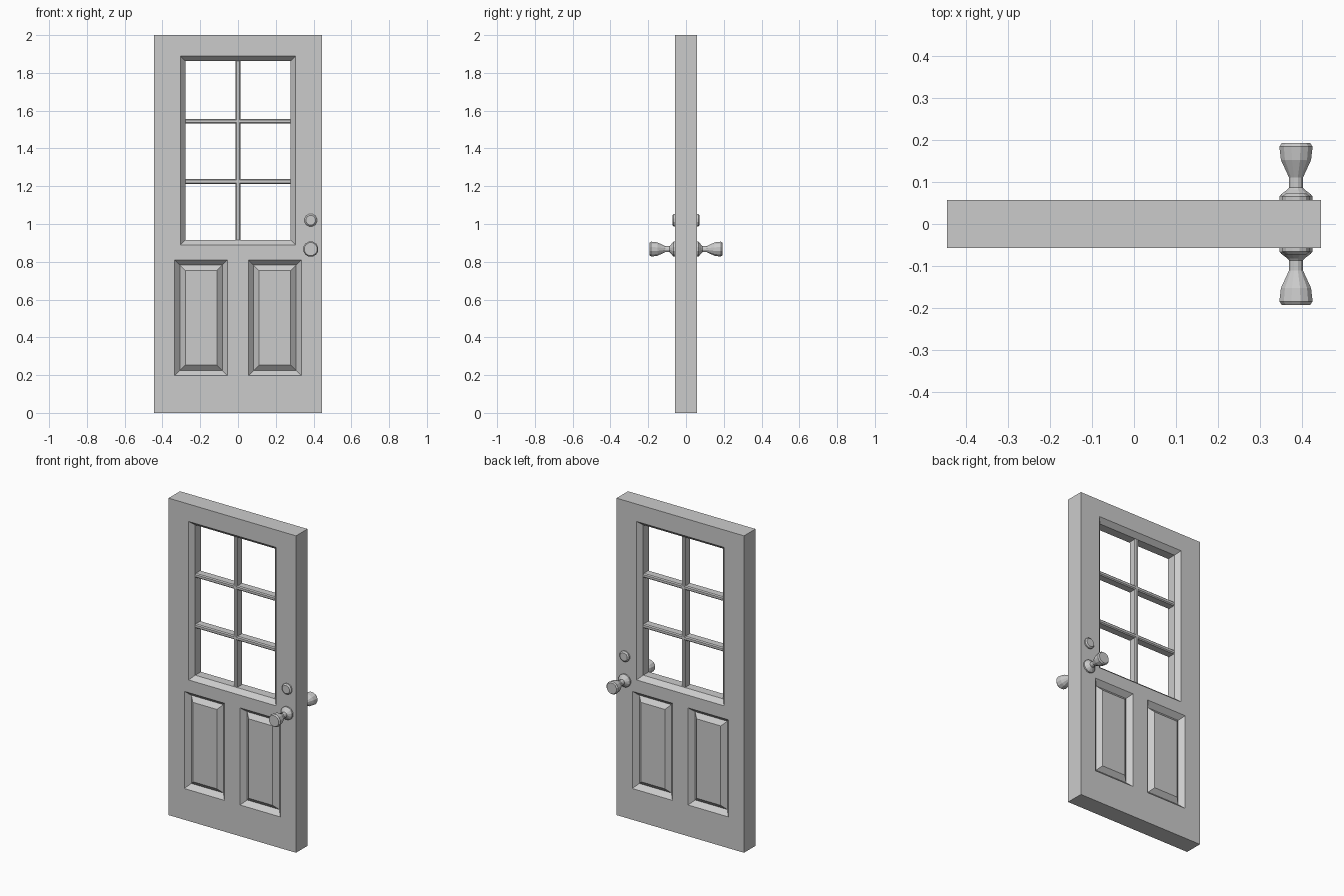
import bpy, bmesh, math

if "Cube" in bpy.data.objects:
    bpy.data.objects.remove(bpy.data.objects["Cube"])

W, T, H = 0.445, 0.057, 2.0      # half width, half thickness, height


def make_object(name, rings):
    """Skin a list of equal-length point loops and cap both ends."""
    bm = bmesh.new()
    loops = [[bm.verts.new(p) for p in ring] for ring in rings]
    n = len(loops[0])
    for a, b in zip(loops, loops[1:]):
        for i in range(n):
            j = (i + 1) % n
            bm.faces.new((a[i], a[j], b[j], b[i]))
    bm.faces.new(loops[0])
    bm.faces.new(loops[-1])
    bmesh.ops.recalc_face_normals(bm, faces=bm.faces)
    mesh = bpy.data.meshes.new(name)
    bm.to_mesh(mesh)
    bm.free()
    obj = bpy.data.objects.new(name, mesh)
    bpy.context.collection.objects.link(obj)
    return obj


def stepped_block(name, rect, steps):
    """Loft a rectangle along y; each step is (inset, y)."""
    x0, x1, z0, z1 = rect
    return make_object(name, [[(x0 + i, y, z0 + i), (x1 - i, y, z0 + i),
                               (x1 - i, y, z1 - i), (x0 + i, y, z1 - i)]
                              for i, y in steps])


def turned(name, x, z, profile, side, sides=12):
    """Lathe a (radius, y) profile around the y axis."""
    angles = [math.tau * (k + 0.5) / sides for k in range(sides)]
    return make_object(name, [[(x + r * math.cos(a), side * y, z + r * math.sin(a))
                               for a in angles] for r, y in profile])


def cut(target, cutter):
    cutter.hide_render = True
    mod = target.modifiers.new("cut", 'BOOLEAN')
    mod.operation, mod.object, mod.solver = 'DIFFERENCE', cutter, 'EXACT'
    bpy.context.view_layer.objects.active = target
    bpy.ops.object.modifier_apply(modifier=mod.name)
    bpy.data.objects.remove(cutter)


# door slab
door = stepped_block("door_slab", (-W, W, 0, H), [(0, -T), (0, T)])

# window opening, bevelled on both faces
cut(door, stepped_block("window_cutter", (-0.305, 0.305, 0.89, 1.89),
                        [(0, -0.08), (0, -T), (0.026, -0.028),
                         (0.026, 0.028), (0, T), (0, 0.08)]))

# lower panels: sloped recess with a raised field inside
for side, face in ((-1, "front"), (1, "back")):
    for x0, x1, hand in ((-0.335, -0.055, "left"), (0.055, 0.335, "right")):
        rect = (x0, x1, 0.197, 0.81)
        cut(door, stepped_block("panel_cutter", rect,
                                [(0, side * 0.08), (0, side * T), (0.028, side * 0.027)]))
        stepped_block(f"raised_panel_{face}_{hand}", rect,
                      [(0.028, side * 0.02), (0.028, side * 0.027), (0.056, side * 0.052)])


# window bars with chamfered section
def bar_section(h=0.013, d=0.028, c=0.006):
    return [(-h, c - d), (c - h, -d), (h - c, -d), (h, c - d),
            (h, d - c), (h - c, d), (c - h, d), (-h, d - c)]


make_object("window_bar_vertical",
            [[(u, y, z) for u, y in bar_section()] for z in (0.914, 1.866)])
for k, zc in enumerate((1.225, 1.544)):
    make_object(f"window_bar_horizontal_{k + 1}",
                [[(x, y, zc + u) for u, y in bar_section()] for x in (-0.281, 0.281)])

# knobs and lock plates on both faces
KNOB = [(0.041, 0.05), (0.041, 0.066), (0.036, 0.071), (0.021, 0.082), (0.017, 0.087),
        (0.017, 0.11), (0.037, 0.152), (0.041, 0.184), (0.035, 0.192)]
LOCK = [(0.034, 0.05), (0.034, 0.065), (0.026, 0.072)]
for side, face in ((-1, "front"), (1, "back")):
    turned(f"door_knob_{face}", 0.385, 0.867, KNOB, side)
    turned(f"lock_plate_{face}", 0.385, 1.02, LOCK, side)
